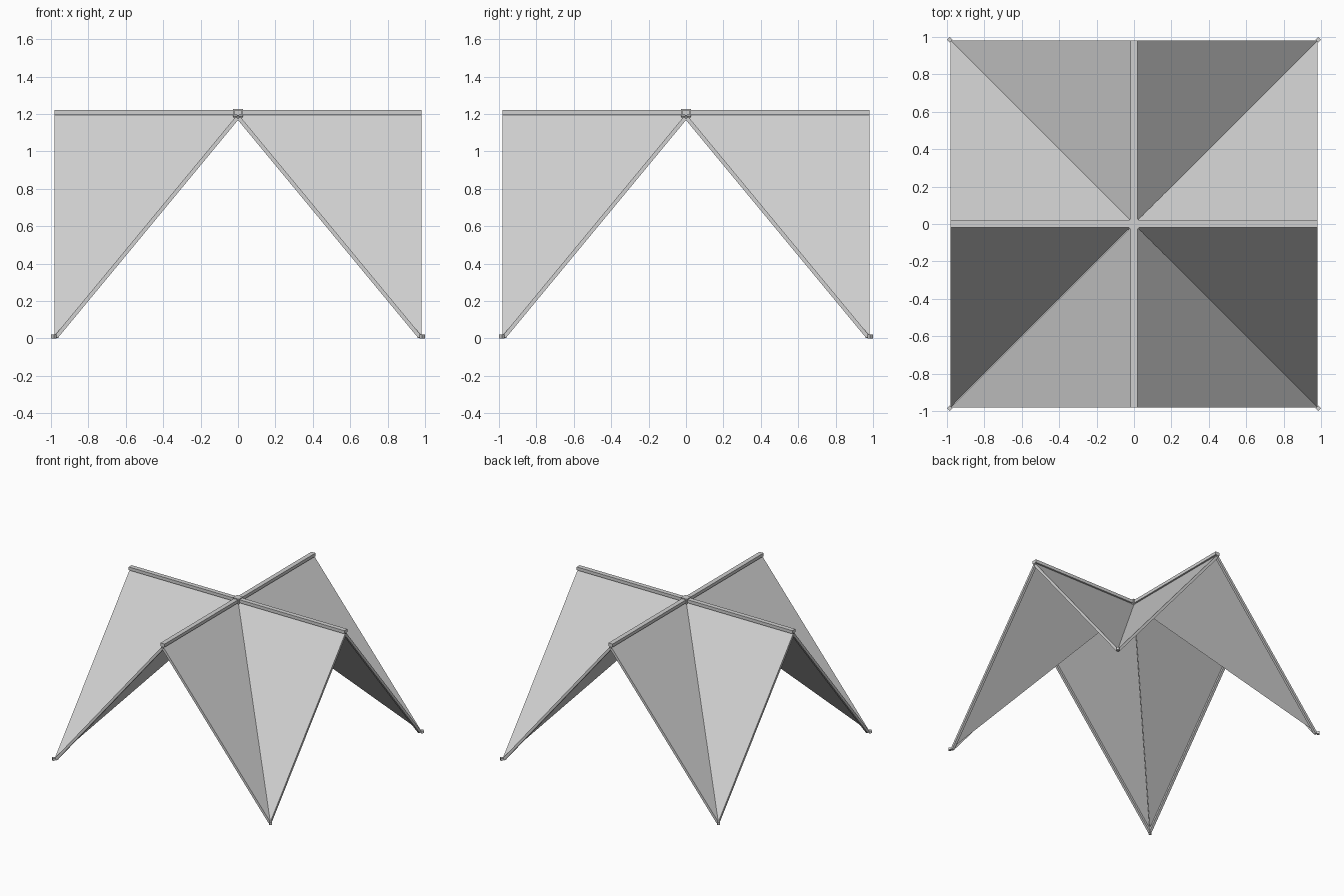
import bpy, bmesh, math
from mathutils import Vector, Matrix

cube = bpy.data.objects.get("Cube")
if cube:
    bpy.data.objects.remove(cube, do_unlink=True)

R = 0.98        # half width of the canopy
TOP = 1.2       # ridge height
LOW = 0.015     # height of the panel corners

grey = bpy.data.materials.new("light grey")
grey.use_nodes = True
colour = (0.63, 0.63, 0.63, 1)
grey.diffuse_color = colour
grey.node_tree.nodes["Principled BSDF"].inputs["Base Color"].default_value = colour


def finish(name, bm, matrix):
    bm.transform(matrix)
    bmesh.ops.recalc_face_normals(bm, faces=bm.faces)
    mesh = bpy.data.meshes.new(name)
    bm.to_mesh(mesh)
    bm.free()
    mesh.materials.append(grey)
    obj = bpy.data.objects.new(name, mesh)
    bpy.context.collection.objects.link(obj)
    return obj


def beam(name, a, b, up, width, height, matrix=Matrix()):
    """Rectangular bar from a to b with its height along up."""
    a, b, up = Vector(a), Vector(b), Vector(up).normalized()
    along = (b - a).normalized()
    side = up.cross(along).normalized()
    frame = Matrix((along * (b - a).length, side * width, up * height)).transposed().to_4x4()
    frame.translation = (a + b) / 2
    bm = bmesh.new()
    bmesh.ops.create_cube(bm, size=1, matrix=frame)
    return finish(name, bm, matrix)


def panel(name, corners, normal, thickness, matrix):
    """Thin triangular sheet, thickened away from its outer side."""
    bm = bmesh.new()
    face = bm.faces.new([bm.verts.new(c) for c in corners])
    ext = bmesh.ops.extrude_face_region(bm, geom=[face], use_keep_orig=True)
    moved = [v for v in ext["geom"] if isinstance(v, bmesh.types.BMVert)]
    bmesh.ops.translate(bm, verts=moved, vec=-normal * thickness)
    return finish(name, bm, matrix)


sides = ["left", "back", "right", "front"]
for k, side in enumerate(sides):
    turn = Matrix.Rotation(k * math.pi / 2, 4, "Z")

    # Ridge bar from the hub outwards
    beam(side + "_ridge", (0, 0, TOP + 0.007), (R, 0, TOP + 0.007),
         (0, 0, 1), 0.038, 0.026, turn)

    for s, tag in ((1, "a"), (-1, "b")):
        normal = Vector((0, s * (TOP - LOW), R)).normalized()
        # Sloping roof sheet
        panel(f"{side}_panel_{tag}", [(0, 0, TOP), (R, 0, TOP), (R, s * R, LOW)],
              normal, 0.004, turn)
        # Edge bar tucked under the free edge of the sheet
        edge = Vector((0, s * R, LOW - TOP)).normalized()
        start = Vector((R - 0.01, 0, TOP)) - normal * 0.011
        end = Vector((R - 0.01, s * R, LOW)) - normal * 0.011
        beam(f"{side}_edge_bar_{tag}", start + edge * 0.02, end, normal, 0.02, 0.02, turn)

    # Small foot on the ground at each corner
    foot = turn @ Matrix.Translation((R + 0.005, R + 0.005, 0)) @ Matrix.Rotation(math.pi / 4, 4, "Z")
    beam(side + "_foot", (0, 0, 0), (0, 0, 0.02), (1, 0, 0), 0.021, 0.021, foot)

# Hub block where the ridges meet, with a tapered underside
beam("hub", (0, 0, TOP - 0.012), (0, 0, TOP + 0.027), (1, 0, 0), 0.056, 0.056)
bm = bmesh.new()
bmesh.ops.create_cone(bm, cap_ends=True, segments=4, radius1=0.02, radius2=0.038, depth=0.018,
                      matrix=Matrix.Translation((0, 0, TOP - 0.021)) @ Matrix.Rotation(math.pi / 4, 4, "Z"))
finish("hub_underside", bm, Matrix())
